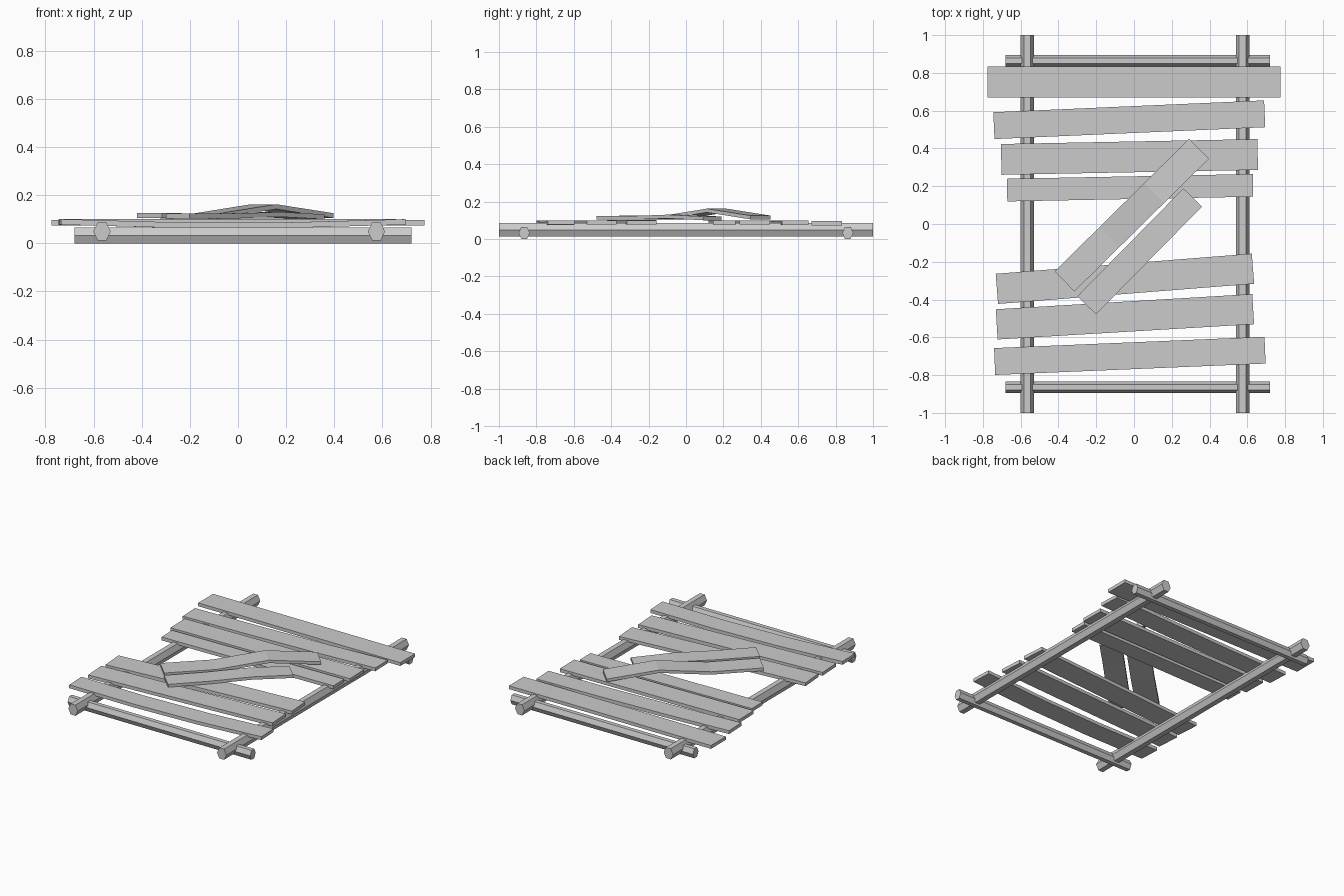
import bpy, bmesh, math
from mathutils import Matrix, Vector

if "Cube" in bpy.data.objects:
    bpy.data.objects.remove(bpy.data.objects["Cube"])


def add_object(name, bm):
    bmesh.ops.recalc_face_normals(bm, faces=bm.faces)
    me = bpy.data.meshes.new(name)
    bm.to_mesh(me)
    bm.free()
    ob = bpy.data.objects.new(name, me)
    bpy.context.collection.objects.link(ob)
    return ob


def sweep(name, rings, matrix):
    """Join matching rings of points into a closed solid."""
    bm = bmesh.new()
    loops = [[bm.verts.new(matrix @ Vector(p)) for p in r] for r in rings]
    n = len(loops[0])
    for a, b in zip(loops, loops[1:]):
        for i in range(n):
            j = (i + 1) % n
            bm.faces.new((a[i], a[j], b[j], b[i]))
    bm.faces.new(loops[0][::-1])
    bm.faces.new(loops[-1])
    return add_object(name, bm)


def pole(name, center, length, width, height, angle):
    """Six-sided pole lying flat, long axis turned by angle."""
    hexagon = [(math.cos(k * math.pi / 3) * width / 2,
                math.sin(k * math.pi / 3) * height / 1.732) for k in range(6)]
    rings = [[(x, u, v) for u, v in hexagon] for x in (-length / 2, length / 2)]
    m = Matrix.Translation(center) @ Matrix.Rotation(math.radians(angle), 4, 'Z')
    return sweep(name, rings, m)


def plank(name, x, y, length, width, angle, tops, thick=0.023):
    """Board in three segments; tops gives the top height at each joint."""
    rings = []
    for i, t in enumerate(tops):
        u = (i / (len(tops) - 1) - 0.5) * length
        w = width / 2
        rings.append([(u, -w, t - thick), (u, w, t - thick), (u, w, t), (u, -w, t)])
    m = Matrix.Translation((x, y, 0)) @ Matrix.Rotation(math.radians(angle), 4, 'Z')
    return sweep(name, rings, m)


# Frame of poles
pole("side_rail_left", (-0.565, 0, 0.049), 2.0, 0.072, 0.074, 90)
pole("side_rail_right", (0.575, 0, 0.049), 2.0, 0.072, 0.074, 90)
for label, y in (("front", -0.865), ("back", 0.865)):
    pole("cross_pole_" + label, (0.02, y, 0.0325), 1.4, 0.06, 0.065, 0)

# Deck boards, back to front
boards = [
    (0.0, 0.752, 1.55, 0.163, 0.0, (0.096, 0.096, 0.096, 0.096)),
    (-0.025, 0.552, 1.435, 0.142, 2.5, (0.098, 0.094, 0.094, 0.098)),
    (-0.024, 0.355, 1.358, 0.163, 1.1, (0.1, 0.1, 0.1, 0.1)),
    (-0.021, 0.192, 1.302, 0.12, 1.1, (0.098, 0.098, 0.098, 0.098)),
    (-0.048, -0.29, 1.36, 0.16, 4.5, (0.1, 0.102, 0.102, 0.1)),
    (-0.048, -0.491, 1.36, 0.16, 3.4, (0.1, 0.1, 0.1, 0.1)),
    (-0.022, -0.698, 1.433, 0.142, 2.4, (0.1, 0.087, 0.087, 0.1)),
]
for i, b in enumerate(boards):
    plank(f"deck_board_{i + 1}", *b)

# Loose boards patched diagonally over the gap
plank("patch_board_long", -0.012, 0.047, 1.0, 0.149, 44.6,
      (0.125, 0.124, 0.162, 0.125), 0.02)
plank("patch_board_short", 0.03, -0.145, 0.8, 0.138, 45.5,
      (0.123, 0.123, 0.13, 0.12), 0.02)
